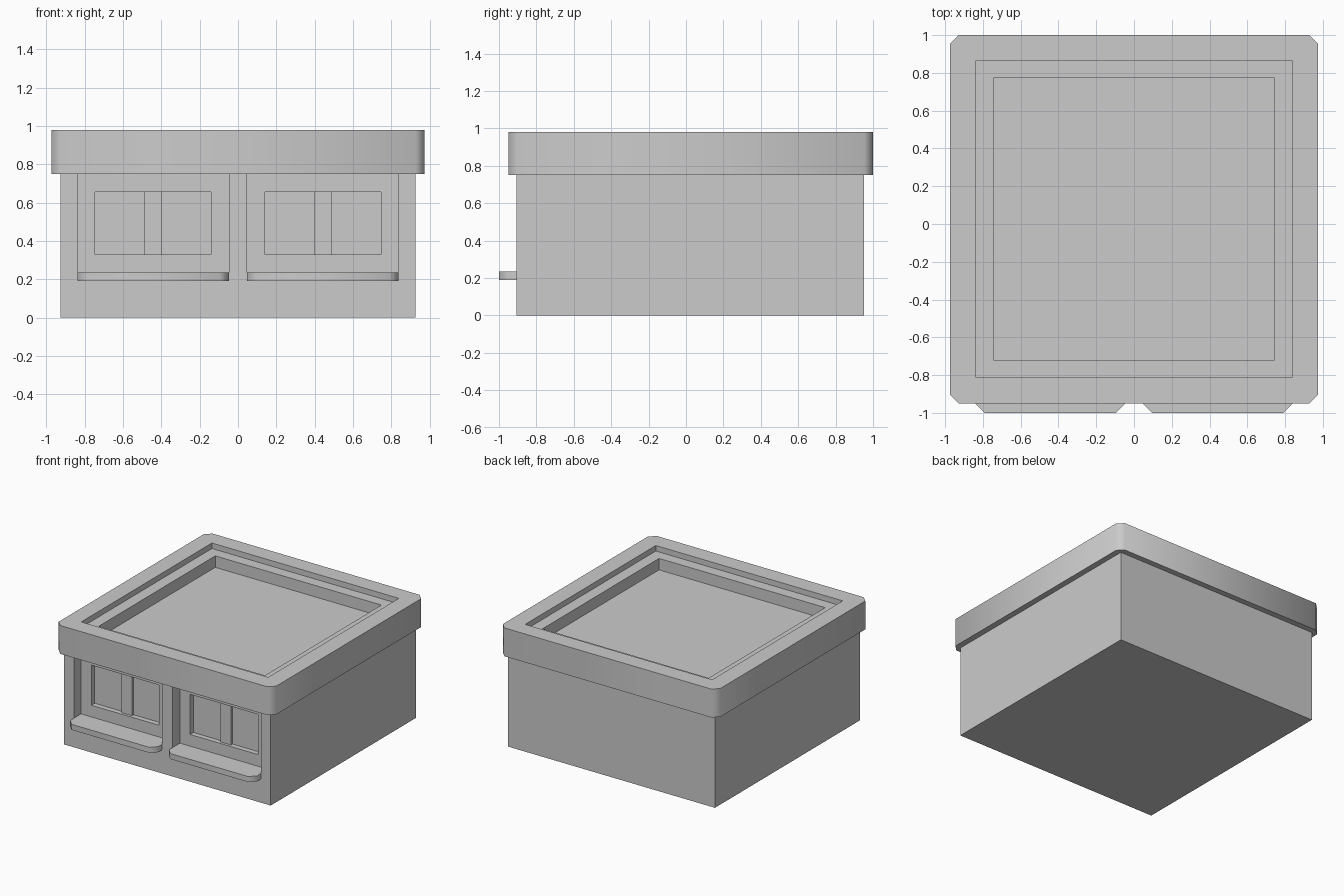
import bpy, bmesh
from math import radians

if "Cube" in bpy.data.objects:
    bpy.data.objects.remove(bpy.data.objects["Cube"])


def prism(name, profile, z0, z1):
    """Closed upright prism from a counter-clockwise xy outline."""
    bm = bmesh.new()
    base = bm.faces.new([bm.verts.new((x, y, z0)) for x, y in profile])
    top = bmesh.ops.extrude_face_region(bm, geom=[base])["geom"]
    verts = [v for v in top if isinstance(v, bmesh.types.BMVert)]
    bmesh.ops.translate(bm, verts=verts, vec=(0, 0, z1 - z0))
    bmesh.ops.recalc_face_normals(bm, faces=bm.faces)
    mesh = bpy.data.meshes.new(name)
    bm.to_mesh(mesh)
    bm.free()
    obj = bpy.data.objects.new(name, mesh)
    bpy.context.collection.objects.link(obj)
    return obj


def box(name, x0, x1, y0, y1, z0, z1):
    return prism(name, [(x0, y0), (x1, y0), (x1, y1), (x0, y1)], z0, z1)


def activate(obj):
    bpy.ops.object.select_all(action="DESELECT")
    obj.select_set(True)
    bpy.context.view_layer.objects.active = obj


def carve(target, *bounds):
    """Subtract a box from the target."""
    cutter = box("cutter", *bounds)
    cutter.hide_render = True
    mod = target.modifiers.new("carve", "BOOLEAN")
    mod.operation = "DIFFERENCE"
    mod.solver = "EXACT"
    mod.object = cutter
    activate(target)
    bpy.ops.object.modifier_apply(modifier=mod.name)
    bpy.data.objects.remove(cutter, do_unlink=True)


def smooth(obj):
    activate(obj)
    bpy.ops.object.shade_smooth_by_angle(angle=radians(50))


# Walls with two window alcoves, each holding a recessed pane
walls = box("walls", -0.927, 0.927, -0.905, 0.953, 0, 0.75)
for side, cx in (("left", -0.443), ("right", 0.443)):
    carve(walls, cx - 0.395, cx + 0.395, -1.1, -0.812, 0.235, 0.85)
    carve(walls, cx - 0.303, cx + 0.303, -1.0, -0.77, 0.33, 0.655)

    # Window mullion
    box(side + "_mullion", cx - 0.047, cx + 0.047, -0.79, -0.76, 0.33, 0.655)

    # Window sill with clipped front corners
    w, c = 0.395, 0.047
    smooth(prism(side + "_window_sill", [
        (cx - w + c, -1.0), (cx + w - c, -1.0), (cx + w, -1.0 + c),
        (cx + w, -0.812), (cx - w, -0.812), (cx - w, -1.0 + c)], 0.19, 0.235))

# Overhanging roof with clipped corners and a stepped recess
x, y0, y1, c = 0.975, -0.95, 1.0, 0.047
roof = prism("roof", [
    (-x + c, y0), (x - c, y0), (x, y0 + c), (x, y1 - c),
    (x - c, y1), (-x + c, y1), (-x, y1 - c), (-x, y0 + c)], 0.75, 0.98)
carve(roof, -0.838, 0.838, -0.81, 0.863, 0.935, 1.1)
carve(roof, -0.745, 0.745, -0.719, 0.773, 0.842, 1.1)
smooth(roof)
